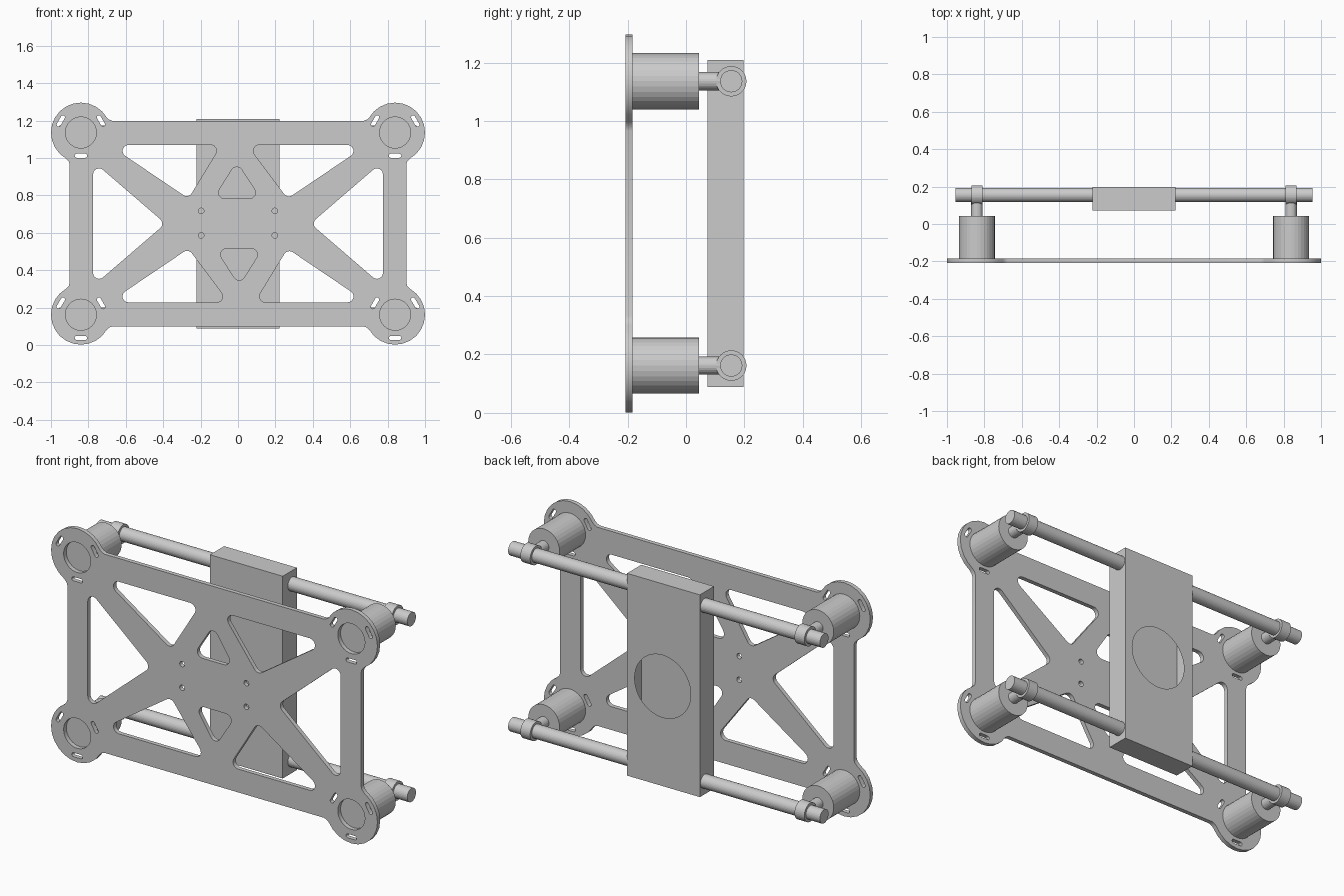
import bpy, bmesh
from math import sin, cos, tan, pi, radians
from mathutils import Vector, Matrix

if "Cube" in bpy.data.objects:
    bpy.data.objects.remove(bpy.data.objects["Cube"])

CZ = 0.649                      # height of the centre line
CX, TOP, LOW = 0.84, 1.136, 0.162
MOUNTS = [(sx * CX, z) for sx in (-1, 1) for z in (LOW, TOP)]


def obj_from_bm(name, bm):
    me = bpy.data.meshes.new(name)
    bm.to_mesh(me)
    bm.free()
    ob = bpy.data.objects.new(name, me)
    bpy.context.collection.objects.link(ob)
    return ob


def cylinder(name, axis, centre, r, length, n=32):
    rot = Matrix.Rotation(pi / 2, 4, 'X' if axis == 'y' else 'Y')
    bm = bmesh.new()
    bmesh.ops.create_cone(bm, cap_ends=True, segments=n, radius1=r, radius2=r,
                          depth=length, matrix=Matrix.Translation(centre) @ rot)
    return obj_from_bm(name, bm)


def panel(loops, y, thick):
    """Filled x-z profile with holes, as a bmesh centred on depth y."""
    cu = bpy.data.curves.new("profile", 'CURVE')
    cu.dimensions, cu.fill_mode, cu.extrude = '2D', 'BOTH', thick / 2
    for pts in loops:
        sp = cu.splines.new('POLY')
        sp.points.add(len(pts) - 1)
        for p, (x, z) in zip(sp.points, pts):
            p.co = (x, z, 0, 1)
        sp.use_cyclic_u = True
    tmp = bpy.data.objects.new("profile", cu)
    bpy.context.collection.objects.link(tmp)
    bpy.context.view_layer.update()
    me = bpy.data.meshes.new_from_object(tmp)
    bm = bmesh.new()
    bm.from_mesh(me)
    bpy.data.objects.remove(tmp)
    bpy.data.curves.remove(cu)
    bpy.data.meshes.remove(me)
    bm.transform(Matrix.Translation((0, y, 0)) @ Matrix.Rotation(pi / 2, 4, 'X'))
    bmesh.ops.remove_doubles(bm, verts=bm.verts, dist=1e-5)
    bmesh.ops.recalc_face_normals(bm, faces=bm.faces)
    return bm


def circle(x, z, r, n=32):
    return [(x + r * cos(2 * pi * i / n), z + r * sin(2 * pi * i / n)) for i in range(n)]


def rounded(corners, r, n=6):
    """Polygon with every corner rounded by radius r."""
    out, k = [], len(corners)
    for i in range(k):
        p = Vector(corners[i])
        a = (Vector(corners[i - 1]) - p).normalized()
        b = (Vector(corners[(i + 1) % k]) - p).normalized()
        half = a.angle(b) / 2
        c = p + (a + b).normalized() * (r / sin(half))
        u, v = p + a * (r / tan(half)) - c, p + b * (r / tan(half)) - c
        sweep = pi - 2 * half
        for j in range(n + 1):
            t = j / n
            w = (u * sin((1 - t) * sweep) + v * sin(t * sweep)) / sin(sweep)
            out.append(tuple(c + w))
    return out


def turn(pts):                  # half turn about the plate centre
    return [(-x, 2 * CZ - z) for x, z in pts]


def slot(x, z, ang):
    """Small tangential slot around a mount centre."""
    pts = rounded([(-0.033, -0.011), (0.033, -0.011), (0.033, 0.011), (-0.033, 0.011)], 0.0105, 4)
    t = ang + pi / 2
    ox, oz = x + 0.124 * cos(ang), z + 0.124 * sin(ang)
    return [(ox + u * cos(t) - v * sin(t), oz + u * sin(t) + v * cos(t)) for u, v in pts]


# Plate outline: one corner lobe, mirrored round
lobe = [(0.9, 0.965), (0.905, 0.982)]
lobe += [(CX + 0.16 * cos(radians(a)), TOP + 0.16 * sin(radians(a))) for a in range(-60, 151, 15)]
lobe += [(0.69, 1.206), (0.674, 1.199)]
left = [(-x, z) for x, z in reversed(lobe)]
loops = [lobe + left + turn(lobe) + turn(left)]

# Plate cut-outs
for tri, r in (([(-0.775, 0.982), (-0.388, CZ), (-0.775, 2 * CZ - 0.982)], 0.032),
               ([(-0.69, 1.07), (-0.09, 1.07), (-0.265, 0.783)], 0.032),
               ([(0.69, 1.07), (0.05, 1.07), (0.265, 0.783)], 0.032),
               ([(-0.13, 0.783), (0.12, 0.783), (-0.007, 0.979)], 0.032)):
    hole = rounded(tri, r)
    loops += [hole, turn(hole)]
for x in (-0.197, 0.197):
    for z in (0.717, 0.586):
        loops.append(circle(x, z, 0.015, 16))
for x, z in MOUNTS:
    loops.append(circle(x, z, 0.083))
    loops += [slot(x, z, radians(a)) for a in (30, 150, 270)]
obj_from_bm("front_plate", panel(loops, -0.196, 0.024))

# Mounts: barrel, stem and collar at each corner
for x, z in MOUNTS:
    cylinder("mount_barrel", 'y', (x, -0.07, z), 0.096, 0.228)
    cylinder("mount_stem", 'y', (x, 0.082, z), 0.031, 0.085, 24)
    cylinder("rod_collar", 'x', (x, 0.155, z), 0.052, 0.06)

# Horizontal rods
for z in (LOW, TOP):
    cylinder("cross_rod", 'x', (0, 0.155, z), 0.038, 1.91)

# Hollow box with a round opening in its back
X, Y0, Y1, Z0, Z1 = 0.223, 0.073, 0.197, 0.089, 1.209
bm = panel([[(-X, Z0), (X, Z0), (X, Z1), (-X, Z1)], circle(0.005, 0.642, 0.172, 48)], Y1, 0)
ret = bmesh.ops.create_cube(bm, size=1, matrix=Matrix.Translation((0, (Y0 + Y1) / 2, (Z0 + Z1) / 2))
                            @ Matrix.Diagonal((2 * X, Y1 - Y0, Z1 - Z0, 1)))
cube_faces = {f for v in ret["verts"] for f in v.link_faces}
back = [f for f in cube_faces if f.calc_center_median().y > Y1 - 0.001]
bmesh.ops.delete(bm, geom=back, context='FACES_ONLY')
bmesh.ops.remove_doubles(bm, verts=bm.verts, dist=1e-4)
bmesh.ops.recalc_face_normals(bm, faces=bm.faces)
obj_from_bm("centre_box", bm)
